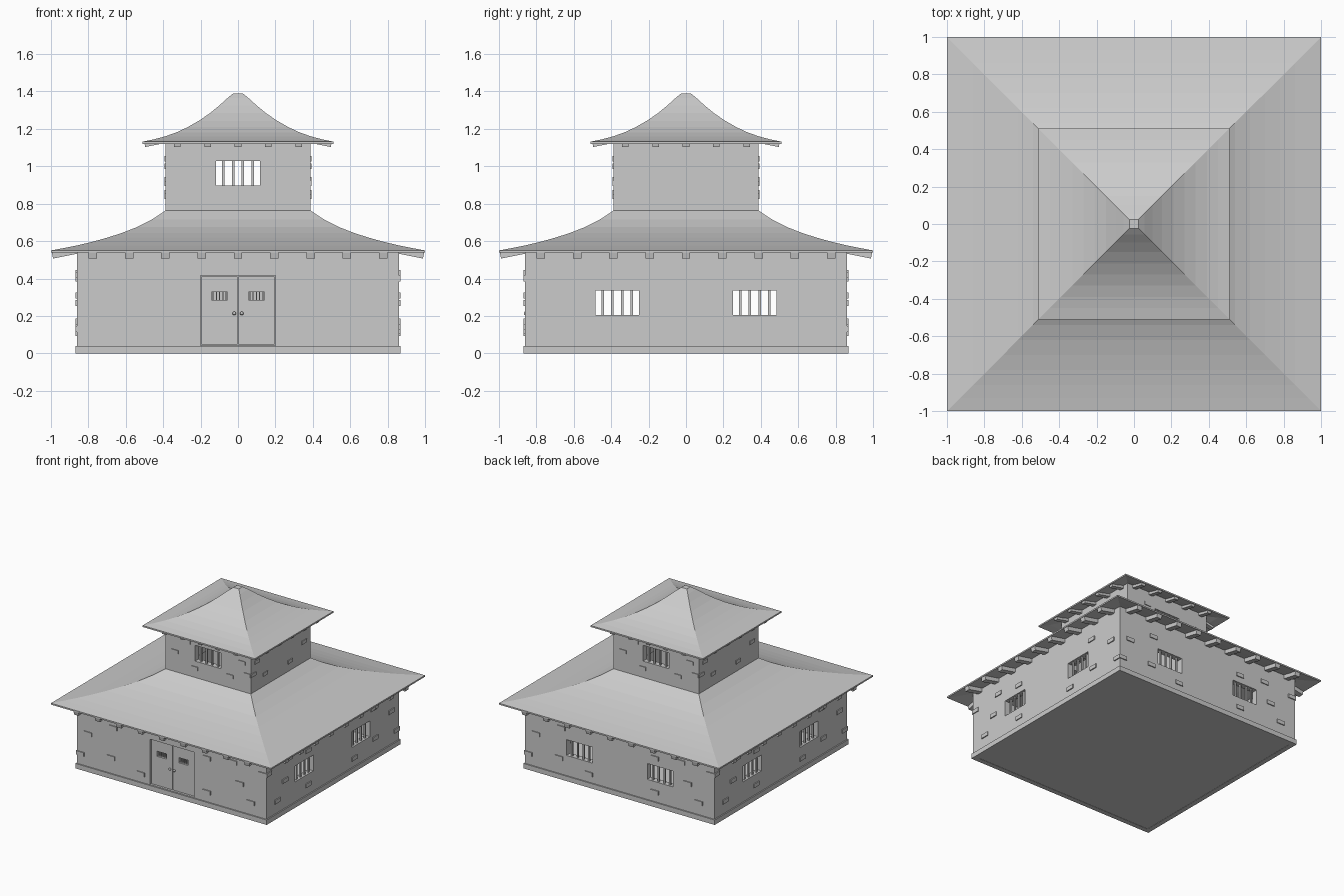
import bpy, bmesh
from math import pi, atan2
from mathutils import Matrix, Vector

if "Cube" in bpy.data.objects:
    bpy.data.objects.remove(bpy.data.objects["Cube"])


def finish(name, bm):
    bmesh.ops.recalc_face_normals(bm, faces=bm.faces)
    me = bpy.data.meshes.new(name)
    bm.to_mesh(me)
    bm.free()
    ob = bpy.data.objects.new(name, me)
    bpy.context.collection.objects.link(ob)
    return ob


def boxes(name, items):
    """items: (centre, size, side, tilt); side turns the front (-y) by quarter turns."""
    bm = bmesh.new()
    for c, s, side, tilt in items:
        m = (Matrix.Rotation(side * pi / 2, 4, 'Z') @ Matrix.Translation(Vector(c))
             @ Matrix.Rotation(tilt, 4, 'X') @ Matrix.Diagonal((*s, 1)))
        bmesh.ops.create_cube(bm, size=1, matrix=m)
    return finish(name, bm)


def square_loft(name, profile, closed=False):
    """Sweep a (half width, z) profile around a square plan."""
    bm = bmesh.new()
    rings = [[bm.verts.new((sx * r, sy * r, z))
              for sx, sy in ((-1, -1), (1, -1), (1, 1), (-1, 1))] for r, z in profile]
    pairs = list(zip(rings, rings[1:]))
    if closed:
        pairs.append((rings[-1], rings[0]))
    for a, b in pairs:
        for i in range(4):
            j = (i + 1) % 4
            bm.faces.new((a[i], a[j], b[j], b[i]))
    if not closed:
        bm.faces.new(rings[0])
        bm.faces.new(rings[-1])
    return finish(name, bm)


def cut(ob, cutter):
    mod = ob.modifiers.new("openings", 'BOOLEAN')
    mod.operation = 'DIFFERENCE'
    mod.solver = 'EXACT'
    mod.object = cutter
    cutter.hide_render = True
    cutter.hide_viewport = True
    cutter.display_type = 'WIRE'


T = 0.05            # wall thickness
LOW, UP = 0.86, 0.388

# base trim and floor
square_loft("base_trim", [(0.87, 0), (0.87, 0.04), (0.83, 0.04), (0.83, 0)], closed=True)
boxes("floor", [((0, 0, 0.012), (1.68, 1.68, 0.02), 0, 0)])

# hollow walls of both storeys
lower_walls = square_loft("lower_walls", [(LOW, 0.01), (LOW, 0.563), (LOW - T, 0.57), (LOW - T, 0.01)], True)
upper_walls = square_loft("upper_walls", [(UP, 0.745), (UP, 1.15), (UP - T, 1.16), (UP - T, 0.745)], True)

# window openings: (u, z, half wall, side)
low_windows = [(u, 0.27, LOW, k) for k in (1, 2, 3) for u in (-0.3675, 0.3675)]
up_windows = [(0, 0.9625, UP, k) for k in (0, 2)]
W, H = 0.235, 0.13


def holes(wins):
    return [((u, -d + T / 2, z), (W, T * 2, H), k, 0) for u, z, d, k in wins]


door_hole = [((0, -LOW, 0.229), (0.4, T * 3, 0.372), 0, 0)]
cut(lower_walls, boxes("lower_opening_cutter", holes(low_windows) + door_hole))
cut(upper_walls, boxes("upper_opening_cutter", holes(up_windows)))

# window bars, four per window
boxes("window_bars", [((u + i * 0.052, -d + 0.02, z), (0.013, 0.013, H + 0.004), k, 0)
                      for u, z, d, k in low_windows + up_windows for i in (-1.5, -0.5, 0.5, 1.5)])

# double door with small barred openings
leaves = boxes("door_leaves", [((s * 0.0985, -LOW + 0.028, 0.229), (0.191, 0.032, 0.364), 0, 0)
                               for s in (-1, 1)])
cut(leaves, boxes("door_opening_cutter", [((s * 0.0985, -LOW, 0.306), (0.086, 0.2, 0.042), 0, 0)
                                          for s in (-1, 1)]))
boxes("door_bars", [((s * 0.0985 + i * 0.017, -LOW + 0.028, 0.306), (0.006, 0.01, 0.044), 0, 0)
                    for s in (-1, 1) for i in (-2, -1, 0, 1, 2)])
boxes("door_backing", [((0, -LOW + T - 0.002, 0.229), (0.4, 0.004, 0.372), 0, 0)])

# door knobs
bm = bmesh.new()
for s in (-1, 1):
    bmesh.ops.create_uvsphere(bm, u_segments=10, v_segments=6, radius=0.01,
                              matrix=Matrix.Translation((s * 0.02, -LOW + 0.003, 0.214)))
finish("door_knobs", bm)

# curved roofs: outer profile plus the same curve lowered for the underside
low_curve = [(1.0, 0.55), (0.93, 0.563), (0.86, 0.577), (0.78, 0.596), (0.7, 0.618),
             (0.62, 0.644), (0.54, 0.675), (0.46, 0.716), (0.385, 0.765)]
up_curve = [(0.51, 1.132), (0.45, 1.144), (0.39, 1.16), (0.33, 1.181), (0.27, 1.209),
            (0.21, 1.243), (0.15, 1.284), (0.1, 1.325), (0.055, 1.366), (0.025, 1.39)]
square_loft("lower_roof", low_curve + [(r, z - 0.012) for r, z in reversed(low_curve)], True)
square_loft("upper_roof", [(r, z - 0.012) for r, z in reversed(up_curve)] + up_curve)


# sloping rafters under the eaves
def rafters(name, offsets, outer, inner, size):
    (d0, z0), (d1, z1) = outer, inner
    tilt = atan2(z1 - z0, d0 - d1)
    boxes(name, [((u, -(d0 + d1) / 2, (z0 + z1) / 2), (size[0], d0 - d1, size[1]), k, tilt)
                 for k in range(4) for u in offsets])


rafters("lower_rafters", [i * 0.194 for i in range(-4, 5)], (0.994, 0.523), (0.80, 0.562), (0.045, 0.034))
rafters("upper_rafters", [i * 0.162 for i in range(-2, 3)], (0.5, 1.116), (0.33, 1.15), (0.035, 0.027))

# raised bricks scattered over the walls: (u, z)
low_bricks = [(-0.76, 0.31), (-0.55, 0.17), (-0.53, 0.42), (0.56, 0.43), (0.32, 0.12),
              (0.62, 0.27), (0.72, 0.14), (-0.28, 0.11), (-0.83, 0.13), (0.83, 0.40), (0.32, 0.40)]
up_bricks = [(-0.3, 0.93), (-0.19, 1.04), (0.2, 0.86), (0.31, 1.0), (0.355, 0.91), (-0.12, 0.84)]
bricks = []
for k in range(4):
    flip = 1 if k % 2 == 0 else -1
    bricks += [((flip * u, -LOW, z), (0.07, 0.016, 0.032), k, 0) for u, z in low_bricks]
    bricks += [((flip * u, -UP, z), (0.06, 0.012, 0.028), k, 0) for u, z in up_bricks]
boxes("raised_bricks", bricks)
